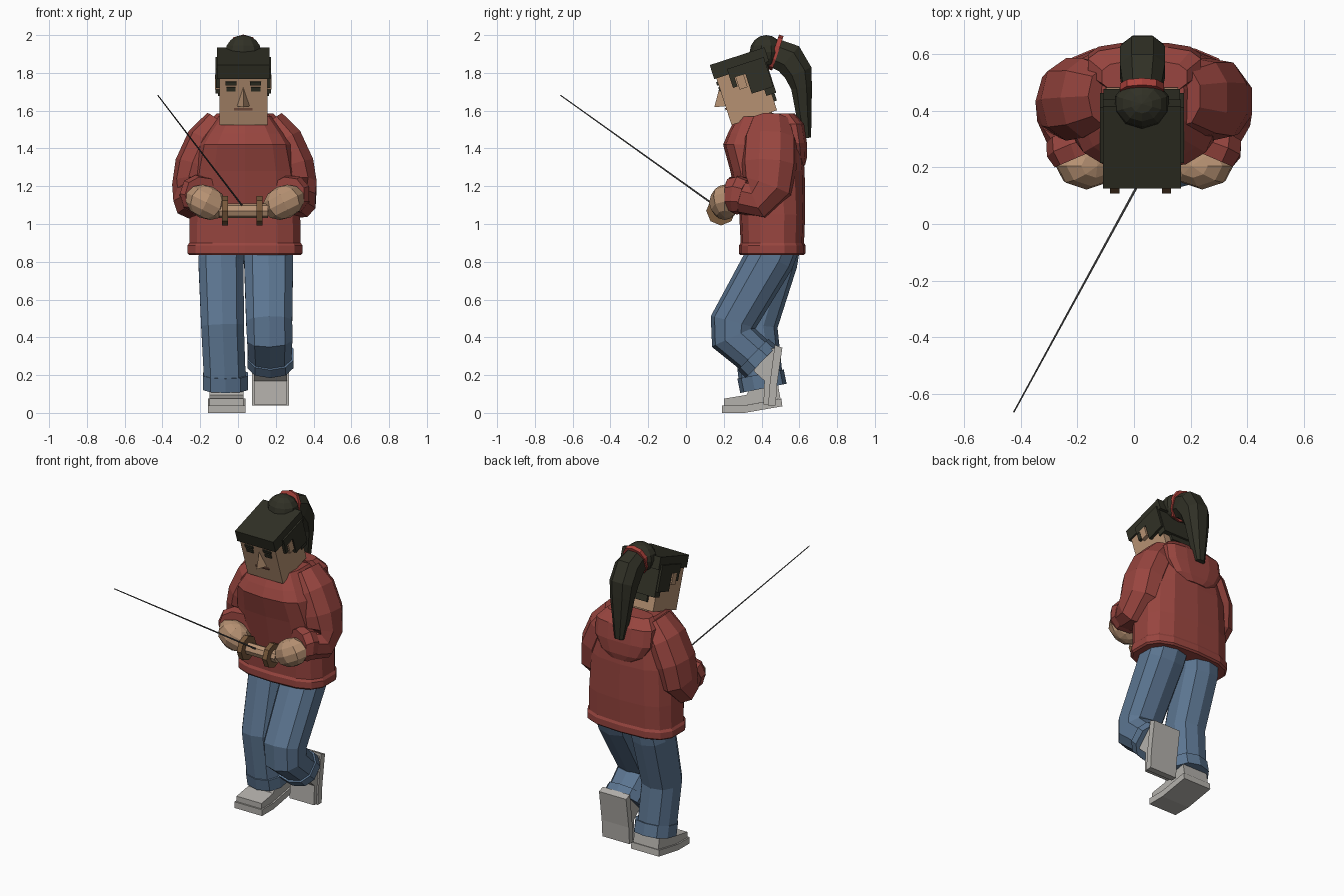
import bpy, bmesh, math
from mathutils import Matrix, Vector


def mat(name, rgb):
    m = bpy.data.materials.new(name)
    m.diffuse_color = (*rgb, 1)
    return m


RED = mat("sweater_red", (0.315, 0.060, 0.050))
BLUE = mat("denim_blue", (0.107, 0.180, 0.285))
SKIN = mat("skin", (0.47, 0.285, 0.170))
HAIR = mat("dark_hair", (0.030, 0.030, 0.019))
GREY = mat("shoe_grey", (0.456, 0.440, 0.413))
WOOD = mat("handle_brown", (0.19, 0.10, 0.045))
STEEL = mat("rod_grey", (0.10, 0.10, 0.10))
LIP = mat("lip_brown", (0.20, 0.085, 0.055))
BAND = mat("band_red", (0.42, 0.055, 0.045))
CX = 0.037  # body centre line
HEAD = Matrix.Translation((0.028, 0.23, 1.52)) @ Matrix.Rotation(math.radians(18), 4, 'X')


def finish(name, bm, m, matrix=None):
    if matrix:
        bm.transform(matrix)
    bmesh.ops.recalc_face_normals(bm, faces=bm.faces)
    me = bpy.data.meshes.new(name)
    bm.to_mesh(me)
    bm.free()
    me.materials.append(m)
    ob = bpy.data.objects.new(name, me)
    bpy.context.collection.objects.link(ob)
    return ob


def tube(name, pts, m, n=10, power=2.4, normal=None):
    """Loft of rounded sections (x, y, z, half width, half depth) along a path."""
    bm = bmesh.new()
    P = [Vector(p[:3]) for p in pts]
    half = math.cos(math.pi / n) ** (2 / power)
    rings = []
    for i, p in enumerate(pts):
        if normal:
            t = Vector(normal)
        else:
            t = Vector()
            if i:
                t += (P[i] - P[i - 1]).normalized()
            if i < len(P) - 1:
                t += (P[i + 1] - P[i]).normalized()
        t.normalize()
        side = (Vector((1, 0, 0)) - t * t.x).normalized()
        up = t.cross(side)
        ring = []
        for k in range(n):
            a = 2 * math.pi * (k + 0.5) / n
            c, s = math.cos(a), math.sin(a)
            u = math.copysign(abs(c) ** (2 / power), c) / half
            v = math.copysign(abs(s) ** (2 / power), s) / half
            ring.append(bm.verts.new(P[i] + side * u * p[3] + up * v * p[4]))
        rings.append(ring)
    for a, b in zip(rings, rings[1:]):
        for k in range(n):
            bm.faces.new((a[k], a[(k + 1) % n], b[(k + 1) % n], b[k]))
    bm.faces.new(rings[0])
    bm.faces.new(rings[-1])
    return finish(name, bm, m)


def box(name, x0, x1, y0, y1, z0, z1, m, matrix=None):
    bm = bmesh.new()
    bmesh.ops.create_cube(bm, size=1)
    for v in bm.verts:
        v.co = ((x0 + x1) / 2 + v.co.x * (x1 - x0), (y0 + y1) / 2 + v.co.y * (y1 - y0),
                (z0 + z1) / 2 + v.co.z * (z1 - z0))
    return finish(name, bm, m, matrix)


def slab(name, profile, x0, x1, m):
    """Side profile (y, z) extruded across x."""
    bm = bmesh.new()
    f = bm.faces.new([bm.verts.new((x0, y, z)) for y, z in profile])
    ext = bmesh.ops.extrude_face_region(bm, geom=[f])["geom"]
    bmesh.ops.translate(bm, vec=(x1 - x0, 0, 0), verts=[v for v in ext if isinstance(v, bmesh.types.BMVert)])
    return finish(name, bm, m)


def ball(name, centre, radii, m, tilt=0, seg=10, rings=6):
    bm = bmesh.new()
    bmesh.ops.create_uvsphere(bm, u_segments=seg, v_segments=rings, radius=1)
    return finish(name, bm, m, Matrix.Translation(centre) @ Matrix.Rotation(tilt, 4, 'Y')
                  @ Matrix.Diagonal((*radii, 1)))


def rod(name, a, b, r0, r1, m, n=8):
    a, b = Vector(a), Vector(b)
    bm = bmesh.new()
    bmesh.ops.create_cone(bm, cap_ends=True, segments=n, radius1=r0, radius2=r1, depth=(b - a).length)
    q = (b - a).to_track_quat('Z', 'Y').to_matrix().to_4x4()
    return finish(name, bm, m, Matrix.Translation((a + b) / 2) @ q)


# sweater body: z, front y, back y, half width
torso = [(0.835, 0.29, 0.62, 0.295), (0.845, 0.283, 0.63, 0.305), (0.885, 0.283, 0.63, 0.305),
         (0.90, 0.292, 0.622, 0.295), (1.05, 0.285, 0.628, 0.292), (1.28, 0.238, 0.625, 0.28),
         (1.42, 0.20, 0.612, 0.25), (1.48, 0.225, 0.60, 0.21), (1.57, 0.27, 0.57, 0.14)]
tube("sweater", [(CX, (f + b) / 2, z, w, (b - f) / 2) for z, f, b, w in torso], RED, 14, 3, (0, 0, 1))
# hood hanging on the back, and collar round the neck
tube("hood", [(CX, 0.52, 1.585, 0.15, 0.055), (CX, 0.555, 1.53, 0.20, 0.07), (CX, 0.572, 1.43, 0.20, 0.068),
              (CX, 0.585, 1.35, 0.15, 0.055), (CX, 0.60, 1.31, 0.08, 0.03)], RED, 12, 3, (0, 0, 1))
tube("collar", [(CX, 0.39, 1.46, 0.15, 0.16), (CX, 0.40, 1.535, 0.135, 0.145), (CX, 0.42, 1.56, 0.09, 0.10)],
     RED, 10, 2.2, (0, -0.25, 1))
tube("neck", [(0.03, 0.39, 1.46, 0.075, 0.08), (0.03, 0.37, 1.62, 0.075, 0.08)], SKIN, 8)

# arms, cuffs and hands
for s, tag in ((-1, "right"), (1, "left")):
    arm = [(0.13, 0.45, 1.54, 0.08, 0.10), (0.20, 0.445, 1.44, 0.105, 0.135), (0.255, 0.44, 1.31, 0.11, 0.14),
           (0.275, 0.43, 1.20, 0.105, 0.13), (0.275, 0.38, 1.13, 0.10, 0.105), (0.25, 0.30, 1.14, 0.088, 0.085)]
    tube(tag + "_sleeve", [(CX + s * x, y, z, a, b) for x, y, z, a, b in arm], RED, 9, 2.2)
    cuff = [(0.25, 0.31, 1.145, 0.095, 0.09), (0.24, 0.275, 1.155, 0.105, 0.10), (0.225, 0.24, 1.155, 0.095, 0.09)]
    tube(tag + "_cuff", [(CX + s * x, y, z, a, b) for x, y, z, a, b in cuff], RED, 9, 2.2)
    ball(tag + "_hand", (CX + s * 0.205, 0.205, 1.115), (0.115, 0.083, 0.088), SKIN, -s * 0.45, 8, 6)

# tool handle, guards and long thin rod
rod("tool_handle", (-0.10, 0.185, 1.07), (0.16, 0.185, 1.07), 0.038, 0.038, SKIN, 8)
for x in (-0.068, 0.115):
    rod("handle_guard", (x - 0.016, 0.185, 1.07), (x + 0.016, 0.185, 1.07), 0.078, 0.078, WOOD, 8)
rod("thin_rod", (0.02, 0.15, 1.10), (-0.425, -0.665, 1.682), 0.005, 0.003, STEEL, 6)

# jeans with turned-up hems
tube("right_trouser", [(-0.07, 0.49, 0.95, 0.12, 0.12), (-0.09, 0.46, 0.80, 0.12, 0.125),
                       (-0.082, 0.365, 0.46, 0.113, 0.115), (-0.068, 0.40, 0.14, 0.11, 0.112)], BLUE, 10)
tube("right_hem", [(-0.066, 0.395, 0.205, 0.12, 0.12), (-0.066, 0.41, 0.13, 0.12, 0.12)], BLUE, 10)
tube("left_trouser", [(0.155, 0.50, 0.95, 0.13, 0.12), (0.162, 0.445, 0.82, 0.13, 0.125),
                      (0.165, 0.25, 0.48, 0.122, 0.118), (0.168, 0.25, 0.40, 0.12, 0.118),
                      (0.17, 0.39, 0.28, 0.112, 0.10)], BLUE, 10)
tube("left_hem", [(0.171, 0.355, 0.31, 0.122, 0.112), (0.171, 0.398, 0.268, 0.122, 0.112)], BLUE, 10)

# standing shoe, and raised shoe pointing its toe down
slab("right_sole", [(0.19, 0), (0.31, 0), (0.51, 0.035), (0.505, 0.075), (0.31, 0.04), (0.19, 0.04)],
     -0.16, 0.04, GREY)
slab("right_shoe", [(0.20, 0.04), (0.31, 0.04), (0.50, 0.075), (0.48, 0.19), (0.36, 0.17), (0.32, 0.095),
                    (0.20, 0.075)], -0.15, 0.03, GREY)
slab("left_sole", [(0.435, 0.04), (0.475, 0.04), (0.482, 0.15), (0.51, 0.345), (0.47, 0.36), (0.443, 0.15)],
     0.075, 0.27, GREY)
slab("left_shoe", [(0.41, 0.045), (0.44, 0.045), (0.447, 0.15), (0.475, 0.345), (0.36, 0.32), (0.36, 0.22),
                   (0.415, 0.17)], 0.085, 0.26, GREY)

# head, hair cap and face, tilted forward together
box("head", -0.127, 0.127, 0.012, 0.265, 0, 0.32, SKIN, HEAD)
box("hair_cap", -0.138, 0.138, 0, 0.305, 0.26, 0.338, HAIR, HEAD)
box("hair_back", -0.135, 0.135, 0.235, 0.29, 0.09, 0.30, HAIR, HEAD)
box("nape_hair", -0.08, 0.08, 0.25, 0.28, 0.05, 0.10, HAIR, HEAD)
for s, tag in ((-1, "right"), (1, "left")):
    def side(part, x0, x1, *rest):
        box(tag + part, min(s * x0, s * x1), max(s * x0, s * x1), *rest, HEAD)
    side("_side_hair", 0.12, 0.148, 0.165, 0.285, 0.125, 0.29, HAIR)
    side("_temple_hair", 0.12, 0.148, 0.08, 0.17, 0.235, 0.29, HAIR)
    side("_sideburn", 0.12, 0.145, 0.08, 0.105, 0.185, 0.29, HAIR)
    side("_ear", 0.12, 0.150, 0.11, 0.155, 0.165, 0.235, SKIN)
    side("_brow", 0.036, 0.094, 0.004, 0.013, 0.222, 0.242, HAIR)
    side("_eye", 0.042, 0.090, 0.006, 0.013, 0.188, 0.212, HAIR)
box("mouth", -0.048, 0.048, 0.006, 0.013, 0.084, 0.096, LIP, HEAD)
bm = bmesh.new()
top, lo, ro, tip = [bm.verts.new(c) for c in ((0, 0.013, 0.21), (-0.034, 0.013, 0.105),
                                              (0.034, 0.013, 0.105), (0, -0.046, 0.118))]
for f in ((top, lo, tip), (top, tip, ro), (lo, ro, tip), (top, ro, lo)):
    bm.faces.new(f)
finish("nose", bm, SKIN, HEAD)

# bun, band and ponytail
ball("hair_bun", (0.028, 0.425, 1.91), (0.10, 0.088, 0.09), HAIR, 0, 10, 8)
tube("hair_band", [(0.028, 0.462, 1.912, 0.078, 0.092), (0.028, 0.486, 1.904, 0.078, 0.092)], BAND, 10)
tube("ponytail", [(0.028, 0.46, 1.91, 0.065, 0.075), (0.03, 0.545, 1.875, 0.08, 0.085),
                  (0.03, 0.595, 1.80, 0.08, 0.075), (0.03, 0.612, 1.72, 0.072, 0.055),
                  (0.03, 0.625, 1.57, 0.05, 0.04), (0.03, 0.64, 1.455, 0.03, 0.022)], HAIR, 8)
